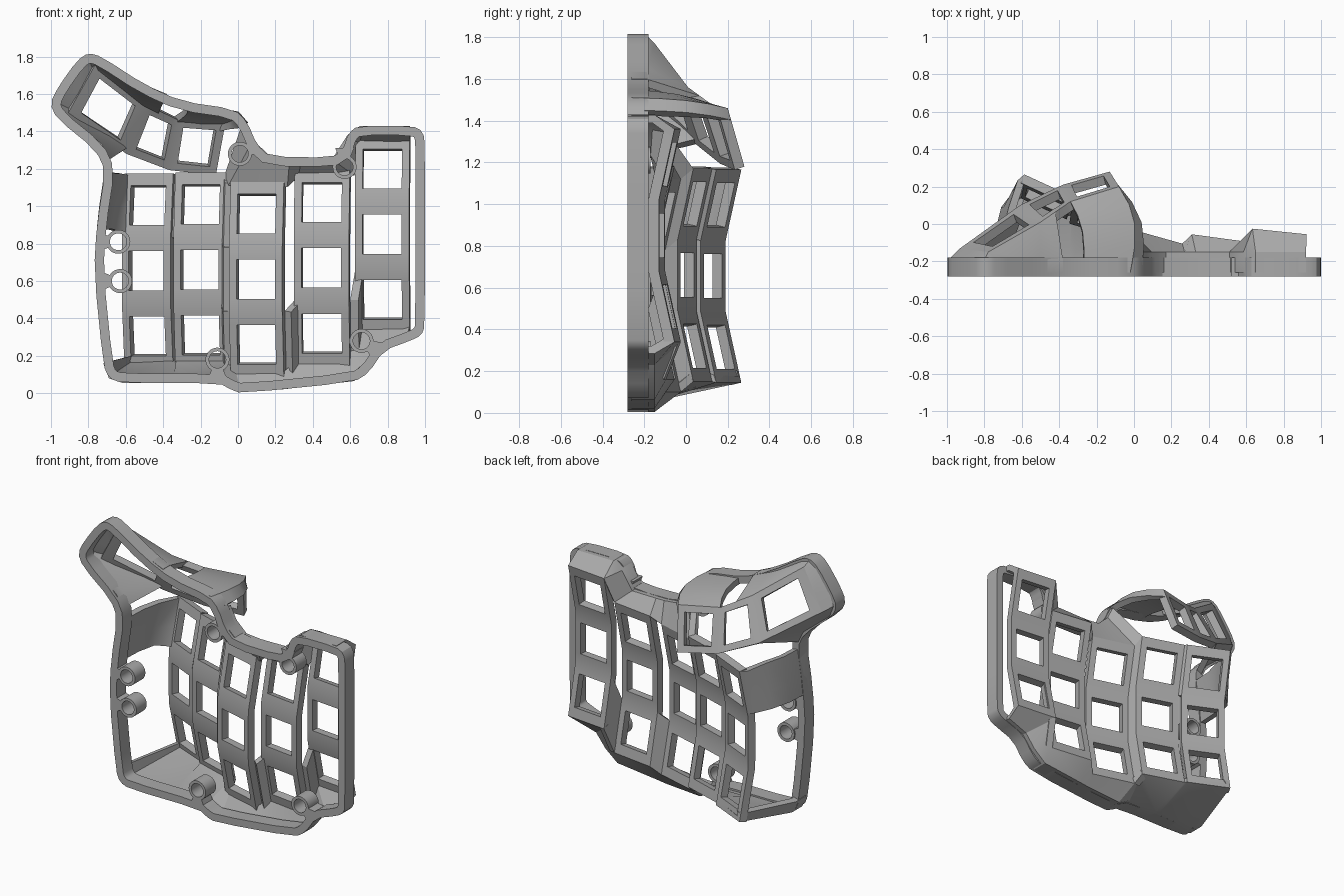
import bpy, bmesh, math
from mathutils import Vector as V

cube = bpy.data.objects.get("Cube")
if cube:
    bpy.data.objects.remove(cube, do_unlink=True)

grey = bpy.data.materials.new("shell grey")
grey.use_nodes = True
grey.diffuse_color = (0.4, 0.4, 0.4, 1)
grey.node_tree.nodes["Principled BSDF"].inputs["Base Color"].default_value = (0.4, 0.4, 0.4, 1)

FRONT = -0.28


def finish(name, bm, thickness, centre, even=False):
    """Turn an open surface into a solid part, thickened toward centre."""
    bmesh.ops.remove_doubles(bm, verts=bm.verts, dist=0.0005)
    bm.normal_update()
    facing = sum(f.normal.dot(f.calc_center_median() - V(centre)) * f.calc_area() for f in bm.faces)
    if facing < 0:
        bmesh.ops.reverse_faces(bm, faces=bm.faces)
    mesh = bpy.data.meshes.new(name)
    bm.to_mesh(mesh)
    bm.free()
    mesh.materials.append(grey)
    ob = bpy.data.objects.new(name, mesh)
    bpy.context.collection.objects.link(ob)
    bpy.ops.object.select_all(action='DESELECT')
    bpy.context.view_layer.objects.active = ob
    ob.select_set(True)
    mod = ob.modifiers.new("thickness", 'SOLIDIFY')
    mod.thickness = thickness
    mod.offset = -1
    mod.use_even_offset = even
    bpy.ops.object.modifier_apply(modifier=mod.name)
    bpy.ops.object.shade_smooth_by_angle(angle=math.radians(28))
    return ob


def loft(name, rows, thickness=0.04, centre=(0, -0.25, 0.7), closed=False, even=False):
    """Skin of quads through rows of points."""
    bm = bmesh.new()
    grid = [[bm.verts.new(p) for p in row] for row in rows]
    n = len(rows[0])
    for a, b in zip(grid, grid[1:]):
        for i in range(n if closed else n - 1):
            j = (i + 1) % n
            bm.faces.new((a[i], a[j], b[j], b[i]))
    return finish(name, bm, thickness, centre, even)


def key_panel(name, rows, mu=0.14, mv=0.19):
    """Bent plate with one square hole between each pair of edge rows."""
    bm = bmesh.new()
    us, vs = (0, mu, 1 - mu, 1), (0, mv, 1 - mv, 1)
    for (l0, r0), (l1, r1) in zip(rows, rows[1:]):
        g = [[bm.verts.new(l0.lerp(r0, u).lerp(l1.lerp(r1, u), v)) for u in us] for v in vs]
        for i in range(3):
            for j in range(3):
                if (i, j) != (1, 1):
                    bm.faces.new((g[i][j], g[i][j + 1], g[i + 1][j + 1], g[i + 1][j]))
    return finish(name, bm, 0.05, (0, -9, 0.8))


def band(name, pts, y0, y1, thickness):
    centre = (sum(p[0] for p in pts) / len(pts), 0, sum(p[1] for p in pts) / len(pts))
    rows = [[V((x, y, z)) for x, z in pts] for y in (y0, y1)]
    return loft(name, rows, thickness, centre, closed=True, even=True)


def rounded(pts):
    """Cut every corner once."""
    out = []
    for a, b in zip(pts, pts[1:] + pts[:1]):
        out += [tuple(V(a).lerp(V(b), t)) for t in (0.25, 0.75)]
    return out


# Outer rim
outline = [(-.80, 1.82), (-.73, 1.80), (-.5, 1.65), (-.3, 1.56), (-.02, 1.52), (.05, 1.45),
           (.10, 1.33), (.17, 1.265), (.5, 1.26), (.56, 1.30), (.59, 1.39), (.64, 1.43),
           (.93, 1.43), (.99, 1.40), (1.0, 1.32), (1.0, .36), (.98, .31), (.92, .28),
           (.78, .23), (.70, .11), (.62, .06), (.02, 0), (-.04, .02), (-.10, .055),
           (-.62, .055), (-.69, .08), (-.72, .15), (-.77, .65), (-.755, .9), (-.71, 1.19),
           (-.76, 1.30), (-.97, 1.47), (-1.005, 1.55), (-.96, 1.64), (-.86, 1.78)]
band("rim", rounded(outline), FRONT, -0.18, 0.05)

# Key columns: left x, right x, left depth, right depth, centre height
specs = [(-.60, -.34, .19, .07, .655), (-.33, -.05, .05, -.04, .66),
         (-.035, .25, -.10, -.18, .61), (.305, .60, -.13, -.17, .67),
         (.63, .92, -.10, -.13, .85)]
columns = []
for k, (x0, x1, y0, y1, zc) in enumerate(specs):
    lean = (y0 - y1) / (x1 - x0)
    rows = []
    for dz, dy in ((-.51, .075), (-.17, 0), (.17, 0), (.51, .075)):
        dx = lean * dy * 0.4
        rows.append((V((x0 + dx, y0 + dy, zc + dz)), V((x1 + dx, y1 + dy, zc + dz))))
    columns.append(rows)
    key_panel(f"key_column_{k + 1}", rows)

# Webs joining neighbouring columns
for k, spans in enumerate([(2,), (0, 1, 2), (0,), (0,)]):
    for i in spans:
        a, b = columns[k], columns[k + 1]
        loft(f"column_web_{k + 1}_{i + 1}",
             [[a[i][1], a[i + 1][1]], [b[i][0], b[i + 1][0]]], 0.045, (0, -9, 0.7))


def skirt(name, pairs, bend=-0.15, **kw):
    """Wall rising from the rim, then sloping to a plate edge."""
    rim = [V((x, FRONT + 0.02, z)) for (x, z), e in pairs]
    mid = [V((x, min(bend, e.y - 0.01), z)) for (x, z), e in pairs]
    return loft(name, [rim, mid, [e for r, e in pairs]], **kw)


c1, c2, c3, c4, c5 = columns

# Lower wall
skirt("lower_wall", [((-.72, .16), c1[0][0].lerp(c1[1][0], .15)), ((-.69, .08), c1[0][0]),
                     ((-.62, .056), c1[0][0]), ((-.34, .055), c1[0][1]),
                     ((-.31, .055), c2[0][0]), ((-.09, .052), c2[0][1]),
                     ((0, .005), c3[0][0]), ((.25, .022), c3[0][1]), ((.33, .032), c4[0][0]),
                     ((.62, .065), c4[0][1]), ((.71, .14), c5[0][0]), ((.78, .23), c5[0][0]),
                     ((.92, .285), c5[0][1])])

# Upper wall behind the three outer columns
skirt("upper_wall", [((.05, 1.43), c2[3][1]), ((.095, 1.34), c3[3][0]),
                     ((.17, 1.27), c3[3][0].lerp(c3[3][1], .5)), ((.27, 1.26), c3[3][1]),
                     ((.33, 1.26), c4[3][0]), ((.51, 1.262), c4[3][1]),
                     ((.585, 1.38), c5[3][0]), ((.65, 1.428), c5[3][0]),
                     ((.92, 1.428), c5[3][1])])

# Curved side wall holding the top of the first column
edge = [c1[2][0].lerp(c1[3][0], t) for t in (.1, .5, 1)]
base = [(-.755, .88), (-.742, 1.0), (-.715, 1.18)]
loft("side_wall", [[V((x, FRONT + .02, z)) for x, z in base],
                   [V((x + .01, -.05, z)) for x, z in base],
                   [V((x + .045, .09, z)) for x, z in base],
                   [e + V((-.035, -.03, 0)) for e in edge], edge])

# Thumb plate with three keys
low = [V(p) for p in ((-.93, -.13, 1.51), (-.61, .10, 1.30), (-.38, .21, 1.21), (-.13, .28, 1.18))]
high = [V(p) for p in ((-.78, -.15, 1.77), (-.50, .01, 1.56), (-.34, .12, 1.48), (-.08, .20, 1.46))]
key_panel("thumb_plate", list(zip(low, high)), mu=0.15, mv=0.16)

# Thumb walls: upper, outer end and under side, then the separate arm
thumb = (-.5, -.25, 1.42)
skirt("thumb_shell", [((-.38, 1.60), high[1].lerp(high[2], .5)), ((-.50, 1.65), high[1]),
                      ((-.73, 1.79), high[0]), ((-.80, 1.81), high[0]), ((-.87, 1.76), high[0]),
                      ((-.96, 1.63), low[0].lerp(high[0], .4)), ((-.99, 1.55), low[0]),
                      ((-.96, 1.47), low[0]), ((-.76, 1.31), low[0].lerp(low[1], .7)),
                      ((-.72, 1.23), low[1])], bend=-0.19, centre=thumb)

arm_rim = [V((x, -.26, z)) for x, z in ((-.27, 1.55), (-.13, 1.53), (-.02, 1.51), (.04, 1.45))]
arm_end = [high[2], high[2].lerp(high[3], .5), high[3], high[3].lerp(low[3], .2)]
rows = []
for t in (0, .25, .5, .75, 1):
    swell = math.sin(math.pi * t)
    rows.append([a.lerp(b, t) + V((.03 + .012 * i, .03, .012)) * swell
                 for i, (a, b) in enumerate(zip(arm_rim, arm_end))])
loft("thumb_arm", rows, centre=(-.3, -.2, 1.2))

# Screw bosses, each with a pad reaching to the rim
bosses = [(.01, 1.28, 1, .5), (.57, 1.21, 0, 1), (.66, .28, 1, -.6),
          (-.11, .18, 0, -1), (-.63, .60, -1, 0), (-.64, .81, -1, 0)]
for k, (x, z, dx, dz) in enumerate(bosses):
    ring = [(x + .064 * math.cos(a), z + .064 * math.sin(a))
            for a in (i * math.tau / 32 for i in range(32))]
    band(f"screw_boss_{k + 1}", ring, FRONT, -0.17, 0.019)
    d = V((dx, 0, dz)).normalized()
    side = V((-d.z, 0, d.x)) * .05
    near, far = V((x, FRONT, z)) + d * .05, V((x, FRONT, z)) + d * .10
    loft(f"boss_pad_{k + 1}", [[near - side * .6, near + side * .6], [far - side, far + side]],
         0.10, (x, -9, z)).location.y = 0.10
